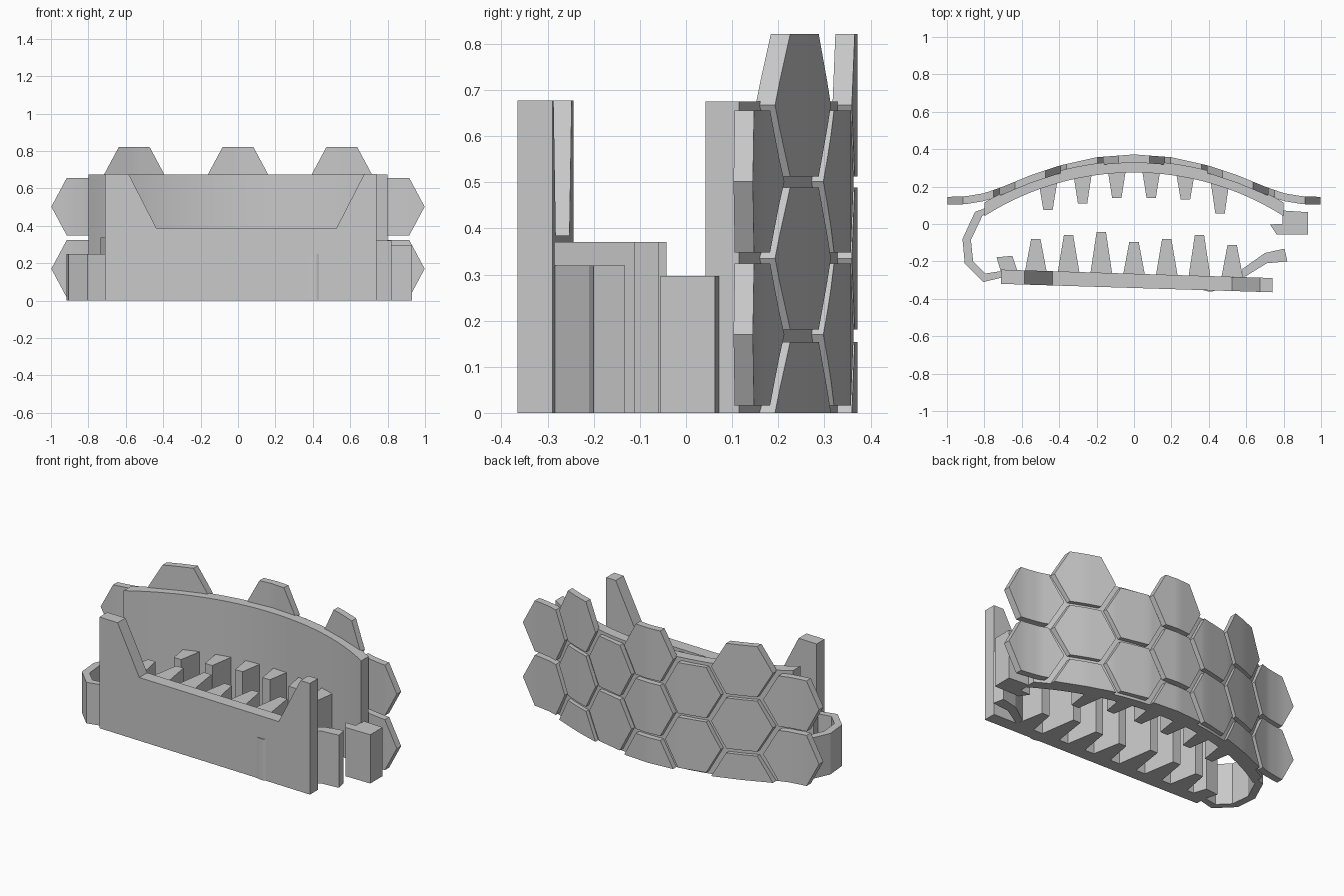
import bpy, bmesh, math
from mathutils import Vector

if "Cube" in bpy.data.objects:
    bpy.data.objects.remove(bpy.data.objects["Cube"])

grey = bpy.data.materials.new("plain grey")
grey.diffuse_color = (0.58, 0.58, 0.58, 1)
grey.use_nodes = True
grey.node_tree.nodes["Principled BSDF"].inputs["Base Color"].default_value = grey.diffuse_color


def finish(name, bm, smooth=False):
    bmesh.ops.recalc_face_normals(bm, faces=bm.faces)
    me = bpy.data.meshes.new(name)
    bm.to_mesh(me)
    bm.free()
    ob = bpy.data.objects.new(name, me)
    bpy.context.collection.objects.link(ob)
    me.materials.append(grey)
    if smooth:
        bpy.ops.object.select_all(action='DESELECT')
        bpy.context.view_layer.objects.active = ob
        ob.select_set(True)
        bpy.ops.object.shade_smooth_by_angle(angle=math.radians(25))
    return ob


def prism(name, outline, z0, z1):
    """Upright prism from a top-view outline."""
    bm = bmesh.new()
    face = bm.faces.new([bm.verts.new((x, y, z0)) for x, y in outline])
    ext = bmesh.ops.extrude_face_region(bm, geom=[face])
    for v in ext["geom"]:
        if isinstance(v, bmesh.types.BMVert):
            v.co.z = z1
    return finish(name, bm)


def slab(name, rings, smooth=True):
    """Closed sweep through matching rings of four points."""
    bm = bmesh.new()
    rs = [[bm.verts.new(p) for p in r] for r in rings]
    for a, b in zip(rs, rs[1:]):
        for i in range(4):
            j = (i + 1) % 4
            bm.faces.new((a[i], a[j], b[j], b[i]))
    bm.faces.new(rs[0])
    bm.faces.new(rs[-1])
    bmesh.ops.remove_doubles(bm, verts=bm.verts, dist=1e-5)
    return finish(name, bm, smooth)


def arc(x, peak, radius):
    return peak - radius + math.sqrt(radius * radius - x * x)


def inner(x):
    return arc(x, 0.275, 1.49)


def outer(x):
    return arc(x, 0.337, 1.55)


# Curved back plate
xs = [-0.8 + 1.6 * i / 32 for i in range(33)]
slab("back_plate", [[(x, inner(x), 0), (x, outer(x), 0),
                     (x, outer(x), 0.675), (x, inner(x), 0.675)] for x in xs])

# Hexagonal tiles bent along a curve that flares out at the ends
CURVE = [(0, 0.372), (0.2, 0.357), (0.4, 0.312), (0.55, 0.262),
         (0.7, 0.2), (0.8, 0.165), (0.9, 0.148), (1.0, 0.145)]


def tile_y(x):
    x = min(abs(x), 1.0)
    for (xa, ya), (xb, yb) in zip(CURVE, CURVE[1:]):
        if x <= xb:
            return ya + (yb - ya) * (x - xa) / (xb - xa)
    return CURVE[-1][1]


def hex_tile(cx, cz, w=0.165, h=0.154, thick=0.042):
    rings = []
    for i in range(-6, 7):
        x = cx + w * i / 6
        half = h * min(1, 2 * (1 - abs(i) / 6))
        lo, hi = max(cz - half, 0), cz + half
        y = tile_y(x)
        rings.append([(x, y - thick, lo), (x, y, lo), (x, y, hi), (x, y - thick, hi)])
    slab("hex_tile", rings)


for cx in (-0.833, -0.278, 0.278, 0.833):
    for cz in (0.17, 0.502):
        hex_tile(cx, cz)
for cx in (-0.555, 0, 0.555):
    for cz in (0.0, 0.335, 0.667):
        hex_tile(cx, cz)

# Front plate: tall end posts with a low centre, slightly skewed in plan
profile = [(-0.71, 0), (0.74, 0), (0.74, 0.677), (0.675, 0.677), (0.525, 0.385),
           (-0.435, 0.385), (-0.585, 0.677), (-0.71, 0.677)]


def front_y(x):
    return -0.32 - 0.031 * (x + 0.71)


bm = bmesh.new()
near = [bm.verts.new((x, front_y(x), z)) for x, z in profile]
far = [bm.verts.new((x, front_y(x) + 0.076, z)) for x, z in profile]
bm.faces.new(near)
bm.faces.new(far)
for i in range(len(profile)):
    j = (i + 1) % len(profile)
    bm.faces.new((near[i], near[j], far[j], far[i]))
finish("front_plate", bm)

# Slight raised patch low on the front plate
prism("front_patch", [(0.33, -0.345), (0.40, -0.361), (0.42, -0.361), (0.46, -0.345)], 0, 0.25)


def tooth(name, x, base, tip, wide, height):
    prism(name, [(x - wide, base), (x + wide, base), (x + 0.025, tip), (x - 0.025, tip)], 0, height)


# Teeth on the front plate
for i, tip in enumerate((-0.08, -0.06, -0.042, -0.095, -0.08, -0.06, -0.112)):
    x = -0.525 + 0.175 * i
    tooth("front_tooth", x, front_y(x) + 0.06, tip, 0.06, 0.37)

# Teeth on the back plate
for x, tip in ((-0.46, 0.075), (-0.275, 0.11), (-0.092, 0.14),
               (0.092, 0.14), (0.275, 0.13), (0.46, 0.055)):
    tooth("back_tooth", x, inner(x) + 0.025, tip, 0.05, 0.34)

# Small end block behind the left post
prism("left_block", [(-0.71, -0.26), (-0.62, -0.26), (-0.65, -0.17), (-0.735, -0.178)], 0, 0.337)

# Left loop joining both plates
prism("left_loop", [(-0.78, 0.09), (-0.85, 0.065), (-0.917, -0.08), (-0.905, -0.21),
                    (-0.805, -0.31), (-0.70, -0.285), (-0.70, -0.25), (-0.795, -0.265),
                    (-0.86, -0.2), (-0.872, -0.085), (-0.81, 0.045), (-0.78, 0.055)], 0, 0.25)

# Right strap end and right latch block
prism("right_strap", [(0.58, -0.29), (0.71, -0.21), (0.82, -0.2), (0.805, -0.132),
                      (0.70, -0.155), (0.58, -0.24)], 0, 0.32)
prism("right_latch", [(0.727, -0.002), (0.762, -0.055), (0.93, -0.055), (0.93, 0.063),
                      (0.795, 0.072), (0.795, 0.0)], 0, 0.297)
